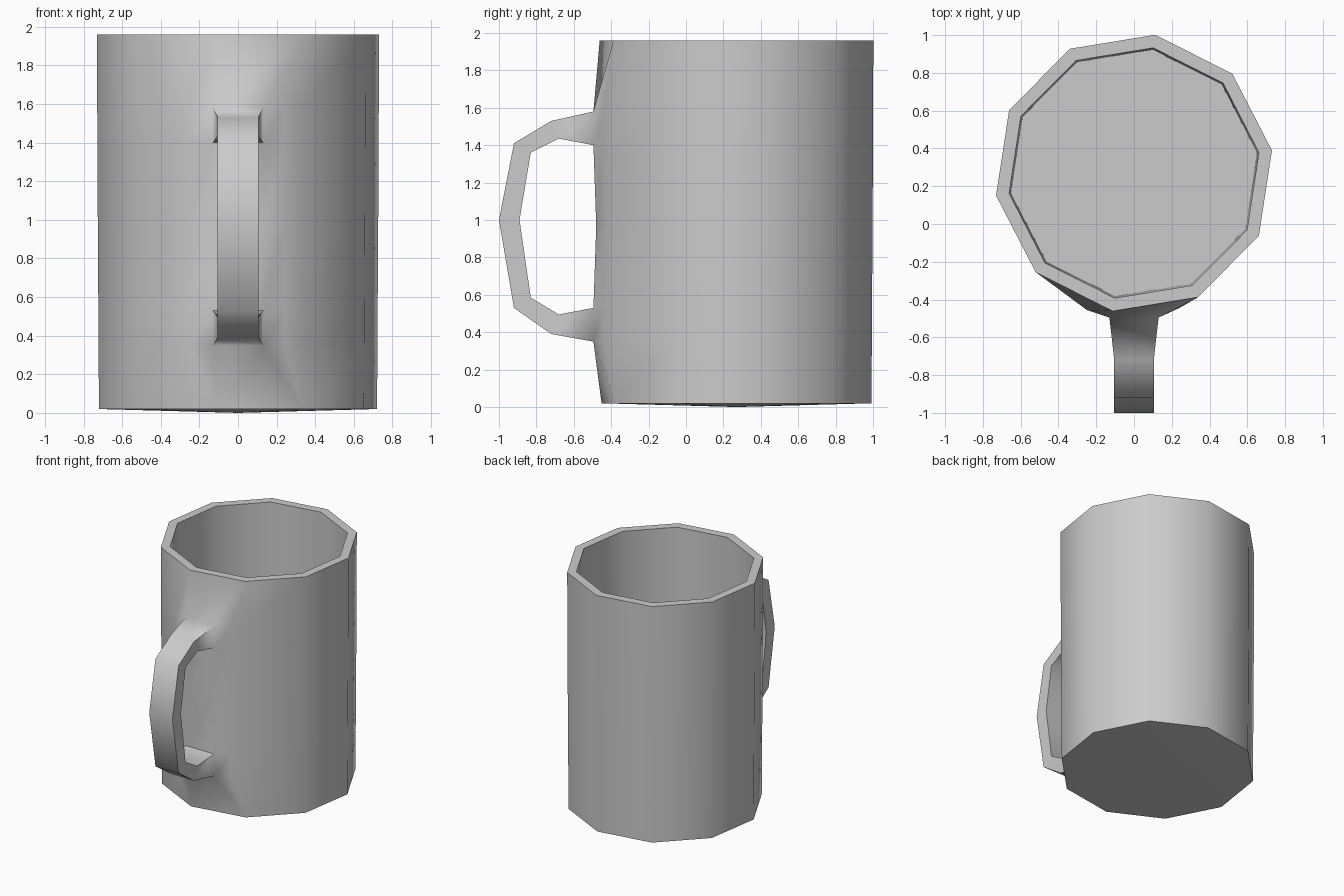
import bpy, bmesh, math

if "Cube" in bpy.data.objects:
    bpy.data.objects.remove(bpy.data.objects["Cube"], do_unlink=True)

CENTRE_Y = 0.27
PHASE = math.radians(9.3)

mat = bpy.data.materials.new("plain grey")
mat.use_nodes = True
GREY = (0.6, 0.6, 0.6, 1)
mat.diffuse_color = GREY
mat.node_tree.nodes["Principled BSDF"].inputs["Base Color"].default_value = GREY

bm = bmesh.new()


def decagon(radius, z):
    """Ring of ten vertices; index 7 is the front corner under the handle."""
    ring = []
    for i in range(10):
        a = PHASE + i * math.tau / 10
        ring.append(bm.verts.new((radius * math.cos(a),
                                  CENTRE_Y + radius * math.sin(a), z)))
    return ring


def face(*verts):
    """Face that drops repeated corners."""
    unique = list(dict.fromkeys(verts))
    if len(unique) > 2:
        bm.faces.new(unique)


def bridge(lower, upper, skip=()):
    n = len(lower)
    for i in range(n):
        if i not in skip:
            j = (i + 1) % n
            face(lower[i], lower[j], upper[j], upper[i])


def split_front(ring):
    """Double the front corners so plain rings match the handle rings."""
    return ring[:8] + [ring[7]] + [ring[8], ring[8]] + ring[8:]


def handle_ring(radius, z, root_y):
    """Decagon whose front corner is widened into the handle root."""
    ring = decagon(radius, z)
    bm.verts.remove(ring[7])
    root = [bm.verts.new((x, y, z)) for x, y in
            ((-0.25, root_y + 0.04), (-0.13, root_y),
             (0.13, root_y), (0.24, root_y + 0.05))]
    return ring[:7] + root + ring[8:]


# Outer wall, with openings where the handle joins
bottom = decagon(0.73, 0.02)
low = handle_ring(0.732, 0.35, -0.495)
low_top = handle_ring(0.733, 0.53, -0.495)
middle = handle_ring(0.736, 0.97, -0.48)
high = handle_ring(0.738, 1.40, -0.495)
high_top = handle_ring(0.739, 1.58, -0.495)
top = decagon(0.74, 1.96)


def plain(ring):
    return ring[:7] + [ring[7], ring[7], ring[8], ring[8]] + ring[8:]


rows = [plain(bottom), low, low_top, middle, high, high_top, plain(top)]
for k in range(len(rows) - 1):
    bridge(rows[k], rows[k + 1], skip=(8,) if k in (1, 4) else ())

# Rim, inner wall, floor and shallow underside
inner_top = decagon(0.67, 1.96)
inner_floor = decagon(0.66, 0.08)
bridge(top, inner_top)
bridge(inner_top, inner_floor)
bm.faces.new(inner_floor)
base = bm.verts.new((0, CENTRE_Y, 0))
for i in range(10):
    face(base, bottom[(i + 1) % 10], bottom[i])

# Handle: rectangular loops swept from the upper root to the lower root
loops = [(high_top[8], high_top[9], high[9], high[8])]
sections = [((-0.72, 1.53), (-0.68, 1.435)), ((-0.92, 1.41), (-0.83, 1.36)),
            ((-1.0, 1.0), (-0.89, 1.0)),
            ((-0.92, 0.53), (-0.83, 0.585)), ((-0.72, 0.39), (-0.68, 0.495))]
for outer, inner in sections:
    loops.append(tuple(bm.verts.new((x, *p)) for x, p in
                       ((-0.105, outer), (0.105, outer),
                        (0.105, inner), (-0.105, inner))))
loops.append((low[8], low[9], low_top[9], low_top[8]))
for a, b in zip(loops, loops[1:]):
    bridge(a, b)

bmesh.ops.recalc_face_normals(bm, faces=bm.faces)
mesh = bpy.data.meshes.new("mug")
bm.to_mesh(mesh)
bm.free()
mesh.materials.append(mat)
mug = bpy.data.objects.new("mug", mesh)
bpy.context.collection.objects.link(mug)

# Smooth walls, crisp rim and handle edges
bpy.ops.object.select_all(action='DESELECT')
mug.select_set(True)
bpy.context.view_layer.objects.active = mug
bpy.ops.object.shade_smooth_by_angle(angle=math.radians(75))
